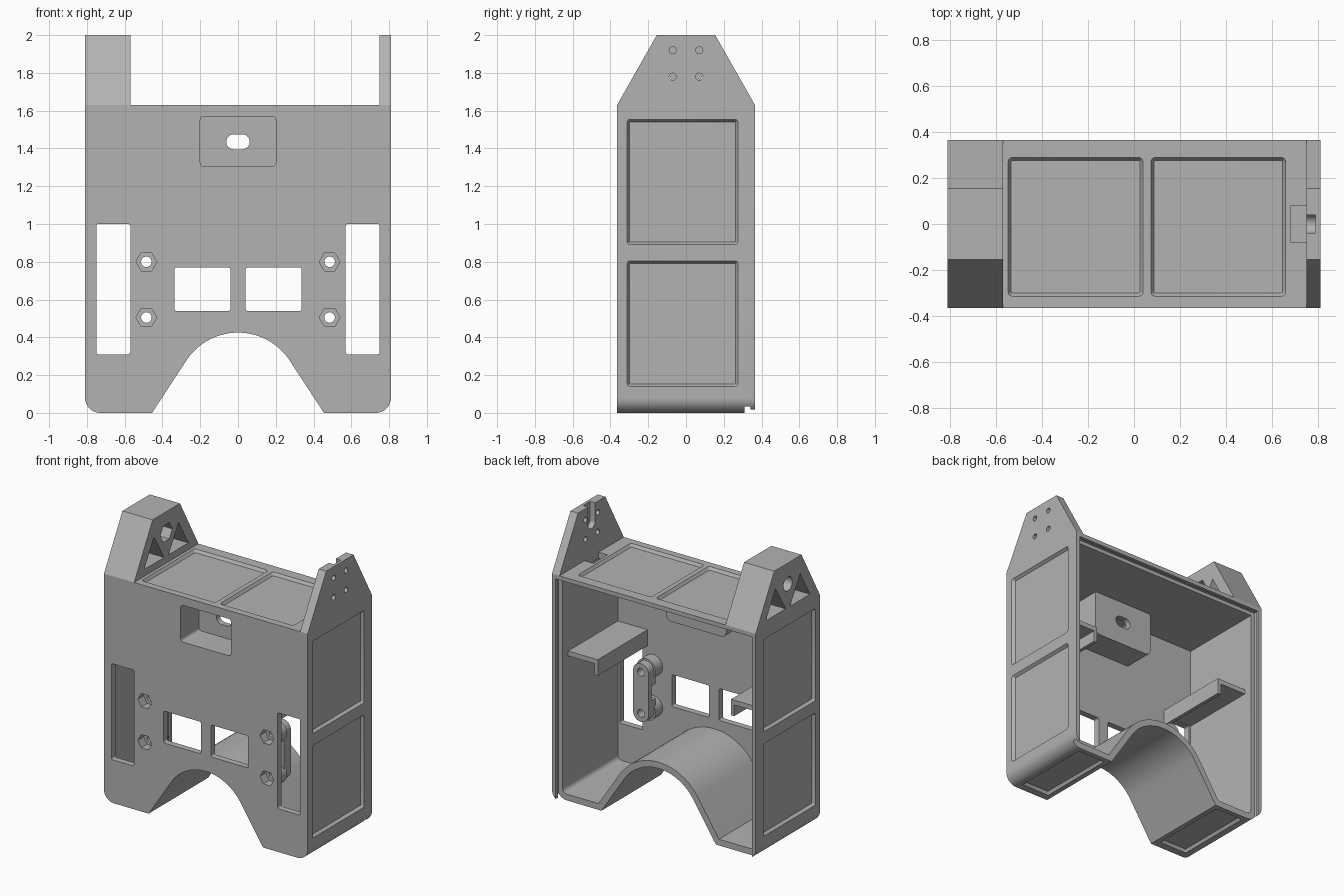
import bpy, bmesh, math
from mathutils import Vector

if "Cube" in bpy.data.objects:
    bpy.data.objects.remove(bpy.data.objects["Cube"])

GREY = bpy.data.materials.new("grey_plastic")
GREY.diffuse_color = (0.45, 0.45, 0.45, 1)
GREY.use_nodes = True
GREY.node_tree.nodes["Principled BSDF"].inputs["Base Color"].default_value = GREY.diffuse_color
W, D, H, T = 0.81, 0.365, 1.63, 0.045   # half width, half depth, deck height, wall


def place(axis, u, v, w):
    return {'x': (w, u, v), 'y': (u, w, v), 'z': (u, v, w)}[axis]


def prism(name, pts, axis, a, b, shrink=0.0):
    """Extrude a 2D outline along an axis; shrink insets the far end."""
    far = offset(pts, shrink) if shrink else pts
    bm = bmesh.new()
    lo = [bm.verts.new(place(axis, u, v, a)) for u, v in pts]
    hi = [bm.verts.new(place(axis, u, v, b)) for u, v in far]
    bm.faces.new(lo)
    bm.faces.new(hi)
    n = len(lo)
    for i in range(n):
        j = (i + 1) % n
        bm.faces.new((lo[i], lo[j], hi[j], hi[i]))
    bmesh.ops.recalc_face_normals(bm, faces=bm.faces)
    me = bpy.data.meshes.new(name)
    bm.to_mesh(me)
    bm.free()
    me.materials.append(GREY)
    ob = bpy.data.objects.new(name, me)
    bpy.context.collection.objects.link(ob)
    return ob


def offset(pts, d):
    """Move a closed outline inward by d."""
    p = [Vector(q) for q in pts]
    n = len(p)
    area = sum(p[i - 1].x * p[i].y - p[i].x * p[i - 1].y for i in range(n))
    s = -1 if area > 0 else 1
    out = []
    for i in range(n):
        e1 = (p[i] - p[i - 1]).normalized()
        e2 = (p[(i + 1) % n] - p[i]).normalized()
        n1, n2 = Vector((e1.y, -e1.x)) * s, Vector((e2.y, -e2.x)) * s
        out.append(tuple(p[i] + d * (n1 + n2) / (1 + n1.dot(n2))))
    return out


def arc(cx, cy, r, a0, a1, n):
    return [(cx + r * math.cos(math.radians(a0 + (a1 - a0) * i / n)),
             cy + r * math.sin(math.radians(a0 + (a1 - a0) * i / n))) for i in range(n + 1)]


def circle(cx, cy, r, n=24):
    return arc(cx, cy, r, 0, 360, n)[:-1]


def rect(u0, u1, v0, v1, r=0.0):
    if not r:
        return [(u0, v0), (u1, v0), (u1, v1), (u0, v1)]
    return (arc(u1 - r, v1 - r, r, 0, 90, 4) + arc(u0 + r, v1 - r, r, 90, 180, 4)
            + arc(u0 + r, v0 + r, r, 180, 270, 4) + arc(u1 - r, v0 + r, r, 270, 360, 4))


def obround(cx, v0, v1, r):
    return arc(cx, v1, r, 0, 180, 12) + arc(cx, v0, r, 180, 360, 12)


def boolean(ob, tools):
    """Apply (operation, tool) pairs in order and remove the tools."""
    for op, t in tools:
        t.hide_render = True
        m = ob.modifiers.new("cut", 'BOOLEAN')
        m.operation, m.object, m.solver = op, t, 'EXACT'
    dg = bpy.context.evaluated_depsgraph_get()
    me = bpy.data.meshes.new_from_object(ob.evaluated_get(dg))
    ob.modifiers.clear()
    ob.data = me
    for _, t in tools:
        bpy.data.objects.remove(t)


def cut(ob, tools):
    boolean(ob, [('DIFFERENCE', t) for t in tools])


# --- housing: outline with rounded lower corners and an arch below
half = ([(W, H)] + arc(W - 0.08, 0.08, 0.08, 0, -90, 8) + [(0.455, 0)]
        + arc(0, 0.098, 0.327, 34.4, 90, 14))
outline = half + [(-x, z) for x, z in reversed(half[:-1])]
body = prism("housing", outline, 'y', -D, D)
ops = [('DIFFERENCE', prism("cavity", offset(outline, T), 'y', -D + T, 0.6))]

# sight box behind the front opening, with a slot in its back
ops.append(('UNION', prism("box", rect(-0.24, 0.24, 1.265, 1.61, 0.04), 'y', -D + 0.02, -0.115)))
neg = [prism("box_hole", rect(-0.2, 0.2, 1.305, 1.57, 0.02), 'y', -0.5, -0.155)]
slot = [(u, z) for z, u in obround(1.435, -0.022, 0.022, 0.04)]
neg.append(prism("slot", slot, 'y', -0.3, 0))

# rear rails: the back cover slot, open at the bottom
neg.append(prism("rear", rect(-0.78, 0.78, -0.1, 1.6), 'y', 0.31, 0.6))
neg.append(prism("groove", rect(-0.795, 0.795, -0.1, 1.612), 'y', 0.31, 0.342))

# recessed panels in the sides, deck and feet
E, R = 0.001, 0.02
for s in (-1, 1):
    for z0, z1 in ((0.14, 0.805), (0.89, 1.555)):
        neg.append(prism("panel", rect(-0.312, 0.275, z0, z1, 0.015), 'x',
                         s * (W + E), s * (W - R), 0.014))
    foot = sorted((s * 0.49, s * 0.715))
    neg.append(prism("foot_panel", rect(*foot, -0.312, 0.275, 0.015), 'z', -E, R, 0.014))
    # windows in the front
    win = sorted((s * 0.57, s * 0.75))
    neg.append(prism("tall_window", rect(*win, 0.31, 1.0, 0.012), 'y', -0.5, -0.3))
    win = sorted((s * 0.04, s * 0.337))
    neg.append(prism("low_window", rect(*win, 0.54, 0.77, 0.012), 'y', -0.5, -0.3))
for x0, x1 in ((-0.548, 0.04), (0.073, 0.66)):
    neg.append(prism("deck_panel", rect(x0, x1, -0.315, 0.29, 0.02), 'z', H + E, H - R, 0.014))
neg.append(prism("deck_hole", rect(0.68, 0.75, -0.08, 0.08), 'z', 1.5, 1.7))


def screw_cutters(x):
    out = []
    for z in (0.505, 0.8):
        out.append(prism("hex", circle(x, z, 0.055, 6), 'y', -0.5, -0.3))
        out.append(prism("bore", circle(x, z, 0.028), 'y', -0.5, 0))
    return out


for s in (-1, 1):
    neg += screw_cutters(s * 0.485)
boolean(body, ops + [('DIFFERENCE', n) for n in neg])

parts = [body]
for s, side in ((-1, "left"), (1, "right")):
    # clamp bracket: two bosses carrying an upright rounded plate
    x = s * 0.485
    br = prism(side + "_bracket", obround(x, 0.505, 0.8, 0.062), 'y', -0.26, -0.18)
    bosses = [('UNION', prism("boss", circle(x, z, 0.075), 'y', -0.325, -0.24))
              for z in (0.505, 0.8)]
    notch = sorted((s * 0.40, s * 0.465))
    nt = prism("notch", rect(*notch, 0.6, 0.705), 'y', -0.4, -0.215)
    boolean(br, bosses + [('DIFFERENCE', c) for c in [nt] + screw_cutters(x)])
    # shelf with a hanging lip, above the tall window
    prof = [(s * 0.77, 1.04), (s * 0.53, 1.04), (s * 0.53, 0.925),
            (s * 0.555, 0.925), (s * 0.555, 1.005), (s * 0.77, 1.005)]
    parts += [br, prism(side + "_shelf", prof, 'y', -0.325, 0.245)]

# --- left tower: thick, with triangular openings and a nut-pocketed bore
tower = [(-D, H), (D, H), (0.155, 2.0), (-0.155, 2.0)]
left = prism("left_tower", tower, 'x', -W, -0.57)
tools = [prism("bore", circle(0, 1.85, 0.05), 'x', -1, 0),
         prism("nut", circle(0, 1.85, 0.068, 6), 'x', -0.66, -0.5)]
for s in (-1, 1):
    tri = [(s * 0.25, 1.68), (s * 0.14, 1.87), (s * 0.025, 1.68)]
    tools.append(prism("tri", tri, 'x', -1, 0))
cut(left, tools)

# --- right tower: thin plate with four holes and an open-topped slot inside
right = prism("right_tower", tower, 'x', 0.75, W)
tools = [prism("hole", circle(y, z, 0.019, 16), 'x', 0.5, 1)
         for y in (-0.07, 0.07) for z in (1.78, 1.92)]
tools.append(prism("key", obround(0, 1.87, 2.2, 0.04), 'x', 0.7, 0.79))
cut(right, tools)

for ob in parts + [left, right]:
    ob.data.shade_smooth()
    ob.data.set_sharp_from_angle(angle=math.radians(30))
